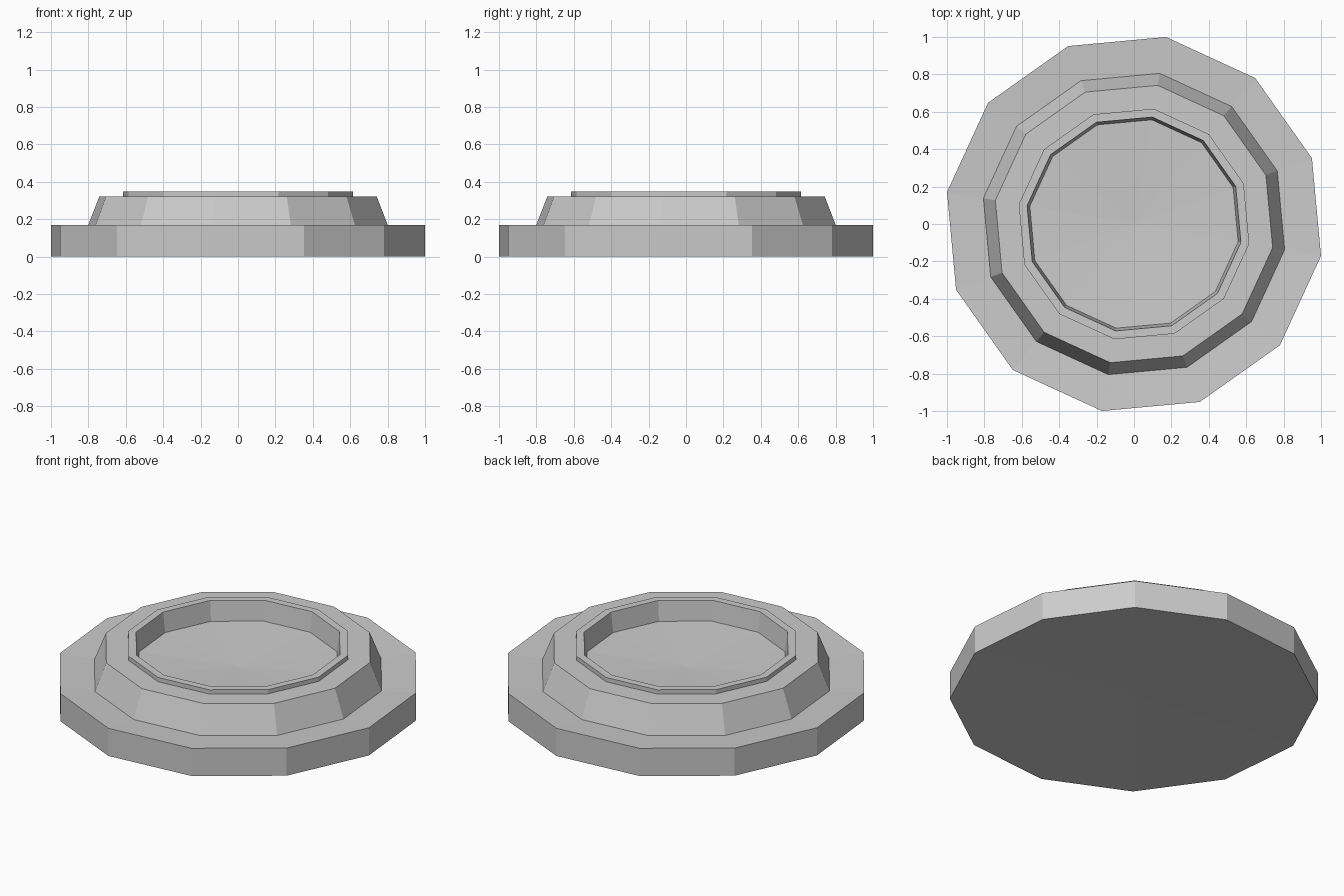
import bpy, bmesh, math

if "Cube" in bpy.data.objects:
    bpy.data.objects.remove(bpy.data.objects["Cube"])

SIDES = 12
TURN = math.radians(20.3)  # rotation of the twelve-sided outline


def turned(name, profile):
    """Revolve (radius, z) points into a flat-faced ring; radius 0 becomes a centre point."""
    bm = bmesh.new()
    rings = []
    for r, z in profile:
        count = SIDES if r > 0 else 1
        rings.append([bm.verts.new((r * math.cos(TURN + i * math.tau / SIDES),
                                    r * math.sin(TURN + i * math.tau / SIDES), z))
                      for i in range(count)])
    for a, b in zip(rings, rings[1:]):
        for i in range(SIDES):
            j = (i + 1) % SIDES
            if len(a) == 1:
                bm.faces.new((a[0], b[j], b[i]))
            elif len(b) == 1:
                bm.faces.new((a[i], a[j], b[0]))
            else:
                bm.faces.new((a[i], a[j], b[j], b[i]))
    mesh = bpy.data.meshes.new(name)
    bm.to_mesh(mesh)
    bm.free()
    obj = bpy.data.objects.new(name, mesh)
    bpy.context.collection.objects.link(obj)
    return obj


# Broad base slab with faintly hollow underside; its ledge dips slightly inward
turned("base_plate", [(0, 0.025), (1.0143, 0), (1.0143, 0.168), (0.817, 0.156)])

# Tapered middle tier with its top ledge
turned("tapered_collar", [(0.817, 0.156), (0.752, 0.322), (0.625, 0.322)])

# Thin raised rim, slightly tapered recess and faintly dished floor
turned("rim_and_recess", [(0.625, 0.322), (0.625, 0.348), (0.58, 0.348),
                          (0.565, 0.228), (0, 0.205)])
